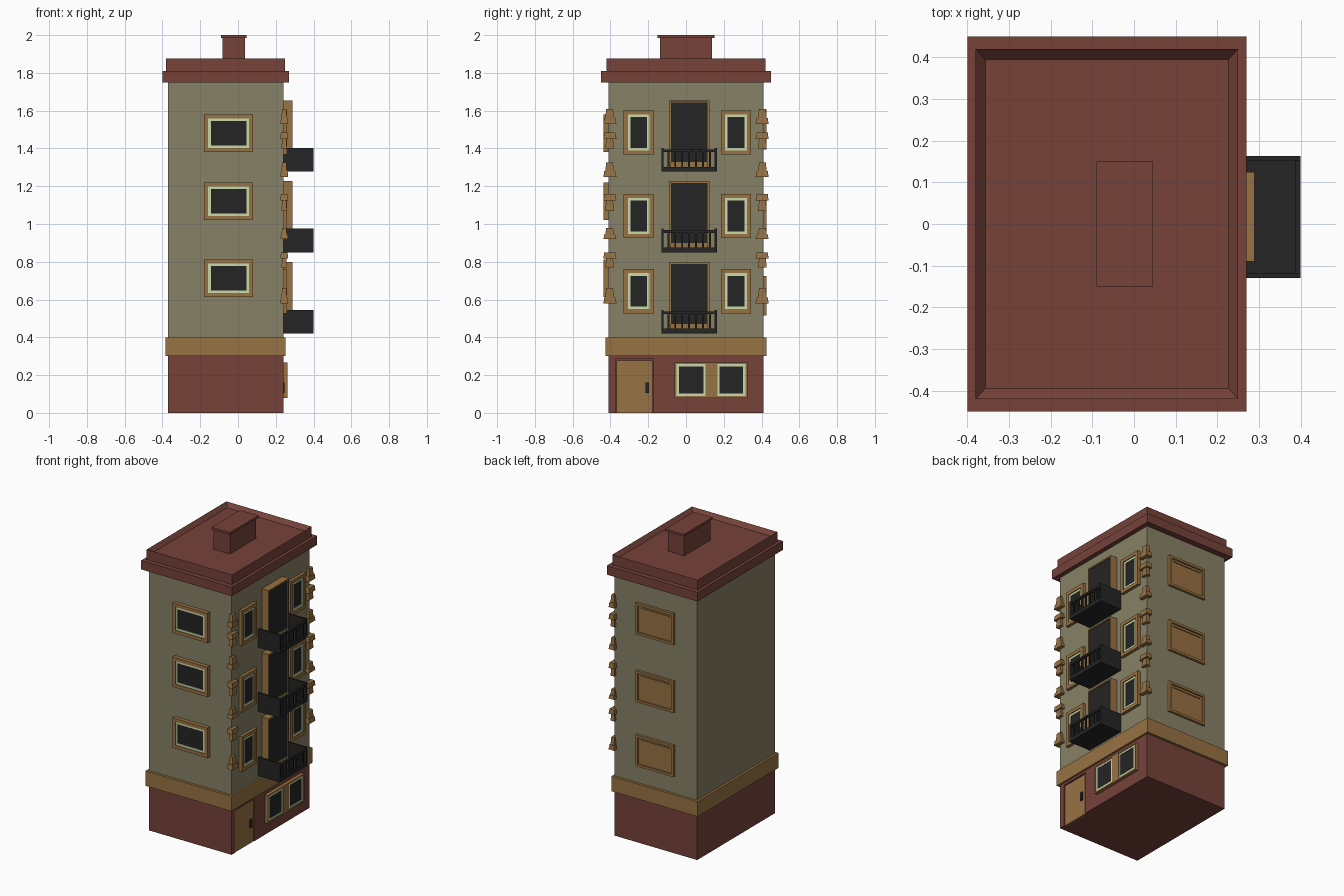
import bpy, bmesh
from mathutils import Vector

if "Cube" in bpy.data.objects:
    bpy.data.objects.remove(bpy.data.objects["Cube"])


def material(name, rgb):
    m = bpy.data.materials.new(name)
    m.diffuse_color = (*rgb, 1)
    m.use_nodes = True
    m.node_tree.nodes["Principled BSDF"].inputs["Base Color"].default_value = m.diffuse_color
    return m


RED = material("red_brick", (0.18, 0.055, 0.042))
WALL = material("plaster", (0.245, 0.22, 0.132))
WOOD = material("ochre_wood", (0.31, 0.168, 0.056))
DARK = material("dark", (0.018, 0.018, 0.018))
CREAM = material("cream", (0.60, 0.70, 0.40))

# Half depth of the building, and its side walls
X0, X1, Y = -0.37, 0.24, 0.41


# Mappings from (across, up, outward) on a wall to world space; PLAN is for stacks
def PLAN(u, v, w): return Vector((u, v, w))
def FRONT(u, v, w): return Vector((u, -Y - w, v))
def BACK(u, v, w): return Vector((u, Y + w, v))
def RIGHT(u, v, w): return Vector((X1 + w, u, v))


def loft(name, rings, mat, space=PLAN):
    """Closed solid through rectangles (u0, u1, v0, v1, w)."""
    bm = bmesh.new()
    loops = []
    for u0, u1, v0, v1, w in rings:
        corners = ((u0, v0), (u1, v0), (u1, v1), (u0, v1))
        loops.append([bm.verts.new(space(u, v, w)) for u, v in corners])
    for a, b in zip(loops, loops[1:]):
        for i in range(4):
            j = (i + 1) % 4
            bm.faces.new((a[i], a[j], b[j], b[i]))
    bm.faces.new(loops[0])
    bm.faces.new(loops[-1])
    bmesh.ops.recalc_face_normals(bm, faces=bm.faces)
    me = bpy.data.meshes.new(name)
    bm.to_mesh(me)
    bm.free()
    me.materials.append(mat)
    ob = bpy.data.objects.new(name, me)
    bpy.context.collection.objects.link(ob)
    return ob


def slab(name, u0, u1, v0, v1, w0, w1, mat, space=PLAN):
    return loft(name, [(u0, u1, v0, v1, w0), (u0, u1, v0, v1, w1)], mat, space)


def inset(r, d):
    return (r[0] + d, r[1] - d, r[2] + d, r[3] - d)


def frame(name, r, border, w, depth, mat, space):
    """Raised panel with a sunken centre."""
    i = inset(r, border)
    return loft(name, [(*r, -0.005), (*r, w), (*i, w), (*i, w - depth)], mat, space)


def window(name, r, w, space):
    frame(name + "_frame", r, 0.022, w, 0.018, WOOD, space)
    c = inset(r, 0.022)
    frame(name + "_sash", c, 0.014, w - 0.006, 0.006, CREAM, space)
    slab(name + "_glass", *inset(c, 0.014), w - 0.015, w - 0.010, DARK, space)


# Main masses
base = slab("ground_floor", X0, X1, -Y, Y, 0, 0.30, RED)
slab("stone_band", -0.385, 0.252, -0.427, 0.427, 0.30, 0.40, WOOD)
slab("upper_walls", X0, X1, -Y, Y, 0.40, 1.75, WALL)
slab("cornice", -0.40, 0.27, -0.45, 0.45, 1.75, 1.81, RED)
loft("parapet_roof", [(-0.38, 0.25, -0.42, 0.42, 1.81), (-0.38, 0.25, -0.42, 0.42, 1.877),
                      (-0.357, 0.227, -0.395, 0.395, 1.85)], RED)
slab("chimney", -0.083, 0.037, -0.138, 0.137, 1.85, 1.987, RED)
slab("chimney_cap", -0.09, 0.046, -0.15, 0.15, 1.985, 2.0, RED)

# Recessed entrance door
cutter = slab("door_cutter", -0.373, -0.172, -0.05, 0.284, -0.012, 0.05, RED, RIGHT)
cutter.hide_render = True
cutter.hide_viewport = True
mod = base.modifiers.new("door_recess", "BOOLEAN")
mod.operation, mod.object, mod.solver = "DIFFERENCE", cutter, "EXACT"
bpy.context.view_layer.update()
slab("door", -0.368, -0.177, 0, 0.278, -0.014, -0.003, WOOD, RIGHT)
slab("door_handle", -0.215, -0.196, 0.105, 0.16, -0.005, 0.006, DARK, RIGHT)

# Shop window: one frame, two panes
slab("shop_frame", -0.06, 0.325, 0.08, 0.268, -0.005, 0.012, WOOD, RIGHT)
slab("shop_mullion", 0.104, 0.166, 0.08, 0.268, 0, 0.022, WOOD, RIGHT)
for v0, v1 in ((0.08, 0.09), (0.258, 0.268)):
    slab("shop_rail", -0.06, 0.325, v0, v1, 0, 0.022, WOOD, RIGHT)
for u0, u1 in ((-0.06, -0.05), (0.315, 0.325)):
    slab("shop_jamb", u0, u1, 0.08, 0.268, 0, 0.022, WOOD, RIGHT)
for u0, u1 in ((-0.05, 0.104), (0.166, 0.315)):
    pane = (u0, u1, 0.09, 0.258)
    frame("shop_sash", pane, 0.012, 0.018, 0.004, CREAM, RIGHT)
    slab("shop_glass", *inset(pane, 0.012), 0.012, 0.016, DARK, RIGHT)


def balcony(z):
    """Floor, solid cheeks and a barred front."""
    u0, u1, h, out = -0.13, 0.163, 0.125, 0.16
    slab("balcony_floor", u0, u1, z, z + 0.026, 0, out, DARK, RIGHT)
    for a in (u0, u1 - 0.012):
        slab("balcony_side", a, a + 0.012, z, z + h, 0, out, DARK, RIGHT)
    slab("balcony_rail", u0, u1, z + h - 0.022, z + h - 0.008, out - 0.014, out, DARK, RIGHT)
    for i in range(7):
        c = u0 + (u1 - u0) * (i + 1) / 8
        slab("balcony_bar", c - 0.005, c + 0.005, z + 0.02, z + h - 0.015,
             out - 0.012, out - 0.003, DARK, RIGHT)


# Three upper floors: balcony base, front, side and back window sills
for n, (zb, zf, zs, zk) in enumerate(((0.42, 0.613, 0.527, 0.515),
                                      (0.85, 1.02, 0.925, 0.943),
                                      (1.277, 1.38, 1.367, 1.395)), 1):
    window(f"front_window_{n}", (-0.18, 0.08, zf, zf + 0.2), 0.026, FRONT)
    for u in (-0.33, 0.185):
        window(f"street_window_{n}", (u, u + 0.16, zs, zs + 0.235), 0.02, RIGHT)
    # Back windows are closed wooden panels
    frame(f"back_panel_{n}", (-0.205, 0.075, zk, zk + 0.21), 0.016, 0.016, 0.01, WOOD, BACK)
    slab(f"back_ledge_{n}", -0.17, 0.04, zk + 0.175, zk + 0.182, 0.004, 0.012, WOOD, BACK)
    # Balcony door
    door = (-0.09, 0.125, zb + 0.01, zb + 0.378)
    frame(f"balcony_door_frame_{n}", door, 0.01, 0.049, 0.01, WOOD, RIGHT)
    slab(f"balcony_door_glass_{n}", -0.08, 0.115, zb + 0.05, zb + 0.367, 0.036, 0.043, DARK, RIGHT)
    balcony(zb)

# Corner stones: a flared block and a narrower one, alternating which is on top
for s in (-1, 1):
    for k, (z0, z1) in enumerate(((0.58, 0.66), (0.77, 0.85), (0.92, 0.98), (1.07, 1.16),
                                  (1.25, 1.325), (1.40, 1.485), (1.53, 1.61))):
        zm = z0 + (z1 - z0) * (0.6 if k % 2 else 0.4)
        for a, b, wide in ((z0, zm, k % 2 == 0), (zm, z1, k % 2 == 1)):
            y_in, y_out = (0.368, 0.437) if wide else (0.38, 0.427)
            x0, x1 = (0.224, 0.266) if wide else (0.23, 0.259)
            rings = []
            for z, t in ((a, 0.0), (b, 0.007)):
                ys = sorted((s * (y_in + t), s * (y_out - t * 0.6)))
                rings.append((x0 + t * 0.5, x1 - t * 0.5, *ys, z))
            loft("corner_stone", rings, WOOD)
